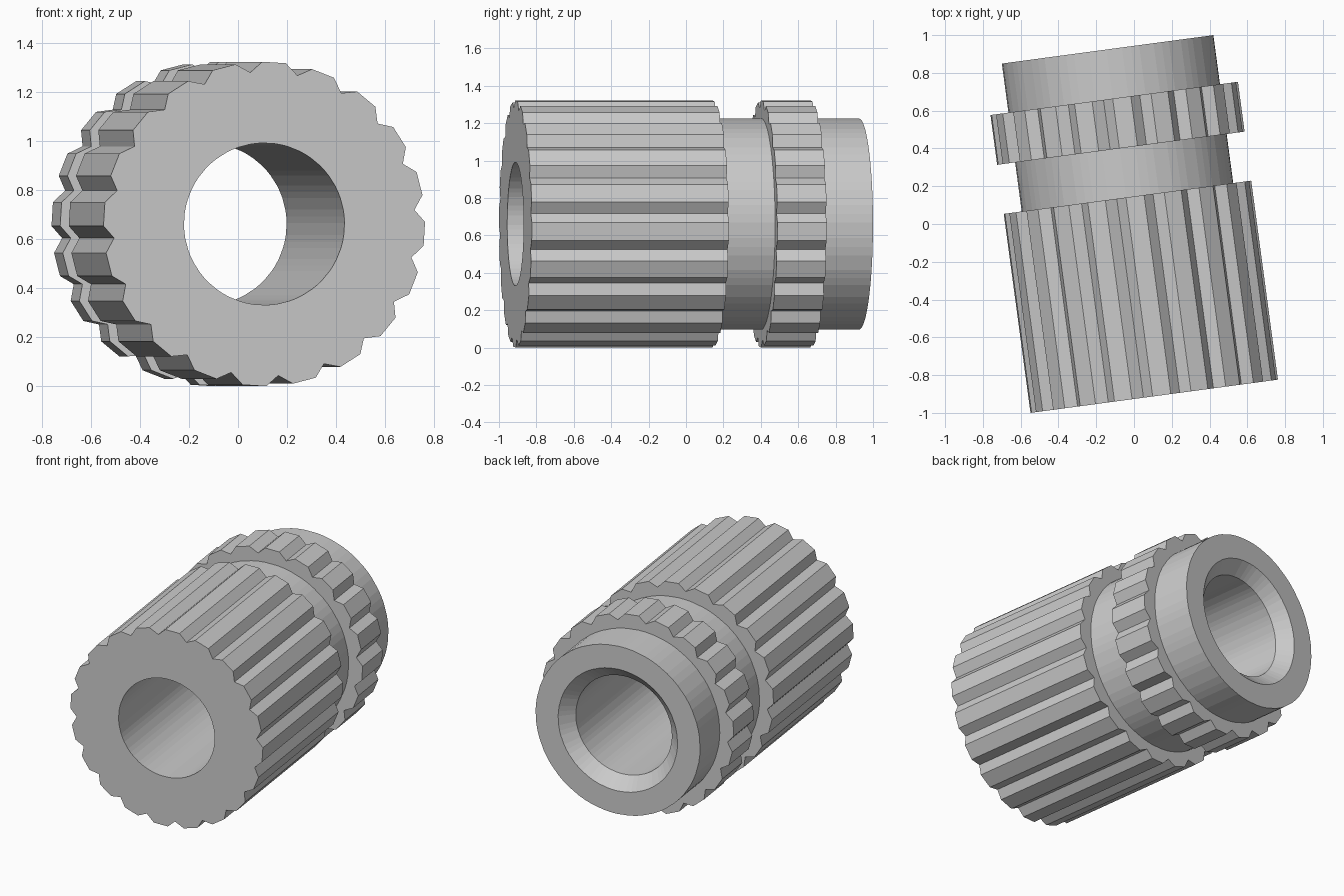
import bpy, bmesh, math
from mathutils import Vector

if "Cube" in bpy.data.objects:
    bpy.data.objects.remove(bpy.data.objects["Cube"])

TEETH = 20
PHASE = 5.3                      # angle of the first groove, degrees
TILT = math.radians(7.65)        # turn of the sleeve about z
R_TIP, R_ROOT, R_NECK, R_BORE = 0.661, 0.62, 0.565, 0.33
STEPS = (0, 4.6, 13.0)           # groove bottom and the two tooth corners

side = Vector((math.cos(TILT), math.sin(TILT), 0))
axis = Vector((-math.sin(TILT), math.cos(TILT), 0))
up = Vector((0, 0, 1))
front = Vector((0.107, -0.912, 0.661))

angles = [math.radians(PHASE - 360 / TEETH * k - s) for k in range(TEETH) for s in STEPS]


def ring(bm, dist, radius):
    """One cross-section; radius None gives the toothed outline."""
    out = []
    for i, a in enumerate(angles):
        r = radius or (R_ROOT if i % 3 == 0 else R_TIP)
        out.append(bm.verts.new(front + axis * dist + side * (r * math.cos(a)) + up * (r * math.sin(a))))
    return out


# closed profile: long knurl, neck, short knurl, collar, chamfer, bore
profile = [(0, R_BORE), (0, None), (1.063, None), (1.063, R_NECK),
           (1.325, R_NECK), (1.325, None), (1.591, None), (1.591, R_NECK),
           (1.853, R_NECK), (1.853, 0.41), (1.773, R_BORE)]

bm = bmesh.new()
rings = [ring(bm, d, r) for d, r in profile]
n = len(angles)
for j, a in enumerate(rings):
    b = rings[(j + 1) % len(rings)]
    for i in range(n):
        k = (i + 1) % n
        bm.faces.new((a[i], a[k], b[k], b[i]))
bmesh.ops.recalc_face_normals(bm, faces=bm.faces)
mesh = bpy.data.meshes.new("knurled_sleeve")
bm.to_mesh(mesh)
bm.free()
bpy.context.collection.objects.link(bpy.data.objects.new("knurled_sleeve", mesh))
